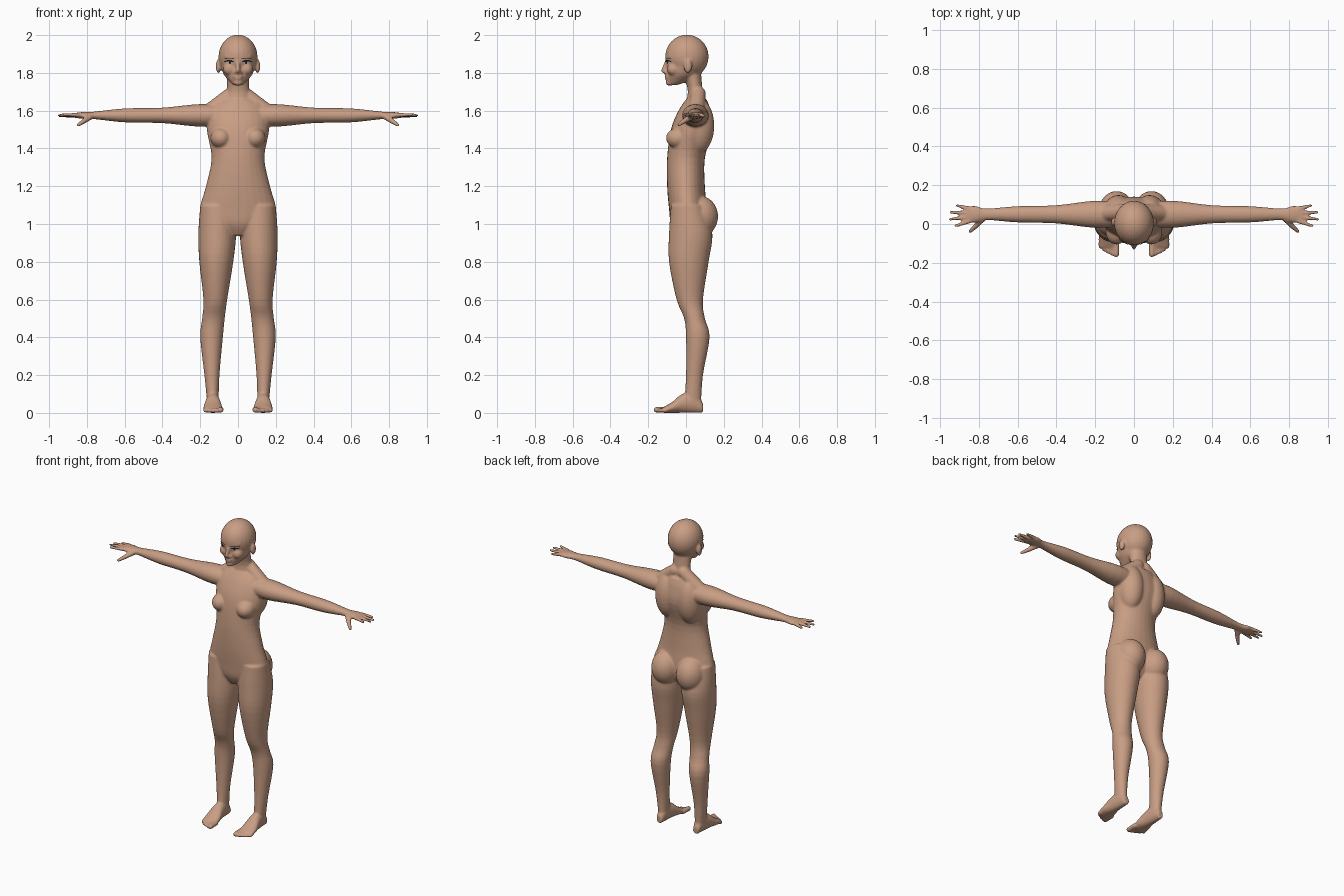
import bpy, bmesh, math
from mathutils import Vector, Matrix

cube = bpy.data.objects.get("Cube")
if cube:
    bpy.data.objects.remove(cube, do_unlink=True)


def material(name, rgb):
    mat = bpy.data.materials.new(name)
    mat.use_nodes = True
    mat.diffuse_color = (*rgb, 1)
    mat.node_tree.nodes["Principled BSDF"].inputs["Base Color"].default_value = (*rgb, 1)
    return mat


def add_object(name, bm, mat):
    mesh = bpy.data.meshes.new(name)
    bm.to_mesh(mesh)
    bm.free()
    mesh.materials.append(mat)
    obj = bpy.data.objects.new(name, mesh)
    bpy.context.collection.objects.link(obj)
    return obj


def spline(rows, steps=4):
    """Smooth curve through rows of numbers."""
    rows = [Vector(row) for row in rows]
    padded = [rows[0], *rows, rows[-1]]
    curve = []
    for before, start, end, after in zip(padded, padded[1:], padded[2:], padded[3:]):
        tangent_in, tangent_out = (end - before) / 2, (after - start) / 2
        for step in range(steps):
            t = step / steps
            ease = t * t * (3 - 2 * t)
            curve.append(start.lerp(end, ease) + tangent_in * t * (1 - t) ** 2
                         - tangent_out * t * t * (1 - t))
    return curve + [rows[-1]]


def loft(bm, axis, sections, sides=28):
    """Oval sections: position on axis, centre and half size on the other two axes."""
    rings = []
    for position, centre_a, centre_b, half_a, half_b in spline(sections):
        ring = []
        for side in range(sides):
            angle = math.tau * side / sides
            point = [centre_a + half_a * math.cos(angle), centre_b + half_b * math.sin(angle)]
            point.insert(axis, position)
            ring.append(bm.verts.new(point))
        rings.append(ring)
    for lower, upper in zip(rings, rings[1:]):
        for side in range(sides):
            following = (side + 1) % sides
            bm.faces.new((lower[side], lower[following], upper[following], upper[side]))
    bm.faces.new(rings[0][::-1])
    bm.faces.new(rings[-1])


def section(z, half, front, back, x=0):
    return z, x, (front + back) / 2, half, (back - front) / 2


def ball(bm, centre, size):
    matrix = Matrix.Translation(centre) @ Matrix.Diagonal((*size, 1))
    bmesh.ops.create_uvsphere(bm, u_segments=24, v_segments=16, radius=1, matrix=matrix)


def rod(bm, start, end, start_radius, end_radius):
    """Tapered rod with round ends."""
    start, end = Vector(start), Vector(end)
    span = end - start
    turn = span.to_track_quat("Z", "Y")
    for vert in bmesh.ops.create_uvsphere(bm, u_segments=16, v_segments=12, radius=1)["verts"]:
        at_end = vert.co.z > 0.01
        radius = end_radius if at_end else start_radius
        vert.co = (end if at_end else start) + turn @ (vert.co * radius)


skin = material("skin", (0.58, 0.34, 0.23))
black = material("lash black", (0.01, 0.01, 0.01))
white = material("eye white", (0.5, 0.5, 0.5))
bm = bmesh.new()

# leg
loft(bm, 2, [section(z=1.1, half=.09, front=-.08, back=.1, x=.11),
             section(z=.95, half=.1, front=-.09, back=.14, x=.11),
             section(z=.8, half=.09, front=-.09, back=.12, x=.115),
             section(z=.6, half=.063, front=-.05, back=.09, x=.12),
             section(z=.5, half=.06, front=-.01, back=.1, x=.13),
             section(z=.4, half=.06, front=0, back=.125, x=.14),
             section(z=.2, half=.04, front=0, back=.09, x=.138),
             section(z=.05, half=.03, front=-.01, back=.08, x=.133)])

# foot and toes
foot = [(.09, .02, .05), (.05, .03, .11), (-.02, .04, .1), (-.07, .05, .06), (-.12, .05, .03)]
loft(bm, 1, [(y, .133, top / 2, half, top / 2) for y, half, top in foot])
for toe in range(5):
    x = .092 + .02 * toe
    radius = .012 if toe else .016
    rod(bm, (x, -.1, .018), (x, -.156 + .002 * toe * (toe + 1), radius), radius, radius)

# arm and palm
arm = [(.05, .06, .05), (.2, .07, .06), (.4, .047, .041), (.6, .042, .037),
       (.76, .03, .02), (.82, .044, .018), (.87, .038, .012)]
loft(bm, 0, [(x, .05, 1.575, depth, height) for x, depth, height in arm])

# fingers and thumb
for finger in range(4):
    tip_x = .95 - .015 * (finger - 1.6) ** 2
    rod(bm, (.85, .08 - .022 * finger, 1.577), (tip_x, .095 - .035 * finger, 1.57 + .003 * finger),
        .0125, .008)
knuckle = (.815, -.01, 1.545)
rod(bm, (.78, .03, 1.57), knuckle, .018, .014)
rod(bm, knuckle, (.845, -.038, 1.525), .014, .01)

# buttock, shoulder blade, chest and collar slope
ball(bm, (.09, .07, 1.04), (.09, .1, .11))
ball(bm, (.08, .06, 1.52), (.08, .09, .15))
ball(bm, (.09, -.04, 1.455), (.056, .066, .055))
rod(bm, (.03, .065, 1.69), (.15, .055, 1.595), .04, .045)

# ear, cheek, brow ridge and nostril
ball(bm, (.104, .01, 1.835), (.014, .022, .037))
ball(bm, (.045, -.065, 1.82), (.034, .036, .035))
rod(bm, (.012, -.094, 1.883), (.06, -.078, 1.888), .013, .012)
ball(bm, (.013, -.104, 1.803), (.01, .012, .01))

# mirrored half
copies = bmesh.ops.duplicate(bm, geom=bm.verts[:] + bm.edges[:] + bm.faces[:])["geom"]
bmesh.ops.scale(bm, vec=(-1, 1, 1), verts=[item for item in copies if isinstance(item, bmesh.types.BMVert)])

# torso
loft(bm, 2, [section(z=.94, half=.05, front=-.05, back=.06),
             section(z=1, half=.16, front=-.08, back=.1),
             section(z=1.08, half=.2, front=-.09, back=.11),
             section(z=1.2, half=.17, front=-.1, back=.1),
             section(z=1.35, half=.14, front=-.1, back=.1),
             section(z=1.5, half=.165, front=-.08, back=.14),
             section(z=1.6, half=.15, front=-.04, back=.13),
             section(z=1.66, half=.09, front=0, back=.11)])

# neck
loft(bm, 2, [section(z=1.58, half=.09, front=-.02, back=.12),
             section(z=1.7, half=.06, front=.01, back=.09),
             section(z=1.8, half=.06, front=-.02, back=.08)])

# skull and jaw
ball(bm, (0, .005, 1.886), (.103, .115, .116))
loft(bm, 2, [section(z=1.735, half=.025, front=-.09, back=-.05),
             section(z=1.76, half=.05, front=-.1, back=.02),
             section(z=1.8, half=.08, front=-.1, back=.07),
             section(z=1.88, half=.1, front=-.1, back=.11)])

# nose, lips and chin
rod(bm, (0, -.1, 1.865), (0, -.121, 1.811), .01, .012)
ball(bm, (0, -.098, 1.781), (.026, .015, .007))
ball(bm, (0, -.096, 1.768), (.022, .016, .008))
ball(bm, (0, -.086, 1.748), (.026, .022, .016))

# blend all parts into one skin
bmesh.ops.recalc_face_normals(bm, faces=bm.faces[:])
body = add_object("body", bm, skin)
blend = body.modifiers.new("blend", "REMESH")
blend.mode = "VOXEL"
blend.voxel_size = 0.006
blend.use_smooth_shade = True
soften = body.modifiers.new("soften", "SMOOTH")
soften.factor = 0.5
soften.iterations = 7


def face_plate(name, mat, inner, outer, z, arch, thick, lift):
    """Pair of arched lens shapes laid onto the face."""
    plate = bmesh.new()
    columns = 12
    for side in (1, -1):
        pairs = []
        for column in range(columns + 1):
            t = column / columns
            bulge = math.sin(math.pi * t)
            x = side * (inner + (outer - inner) * t)
            middle, half = z + arch * bulge, .001 + thick * bulge
            pairs.append([plate.verts.new((x, -.3, middle + offset)) for offset in (-half, half)])
        for (low, high), (next_low, next_high) in zip(pairs, pairs[1:]):
            corners = (low, next_low, next_high, high)
            plate.faces.new(corners[::side])
    wrap = add_object(name, plate, mat).modifiers.new("lay on face", "SHRINKWRAP")
    wrap.target = body
    wrap.wrap_method = "PROJECT"
    wrap.wrap_mode = "ABOVE_SURFACE"
    wrap.use_project_y = True
    wrap.offset = lift


# eyes and brows
face_plate("eye_whites", white, inner=.024, outer=.058, z=1.855, arch=0, thick=.007, lift=.002)
face_plate("irises", black, inner=.035, outer=.047, z=1.855, arch=0, thick=.007, lift=.0035)
face_plate("lashes", black, inner=.02, outer=.07, z=1.86, arch=.005, thick=.004, lift=.004)
face_plate("eyebrows", black, inner=.018, outer=.07, z=1.874, arch=.004, thick=.001, lift=.002)
